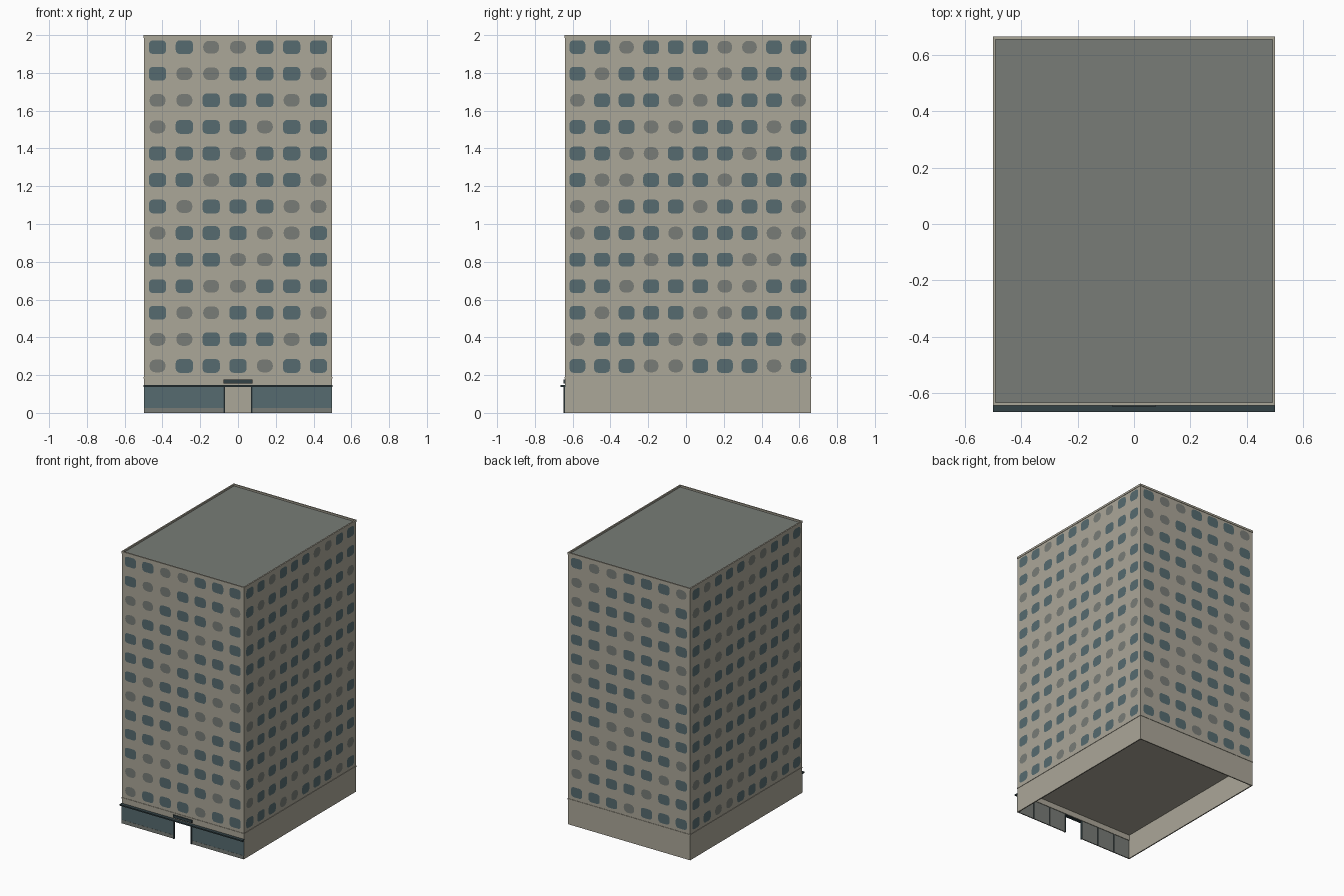
import bpy, bmesh, math
from mathutils import Vector

if "Cube" in bpy.data.objects:
    bpy.data.objects.remove(bpy.data.objects["Cube"])


def mat(name, rgb):
    m = bpy.data.materials.new(name)
    m.diffuse_color = (*rgb, 1)
    m.use_nodes = True
    m.node_tree.nodes["Principled BSDF"].inputs["Base Color"].default_value = m.diffuse_color
    return m


BEIGE = mat("beige concrete", (0.41, 0.385, 0.315))
TEAL = mat("teal glass", (0.093, 0.147, 0.162))
GREY = mat("grey", (0.188, 0.202, 0.184))
DARK = mat("dark metal", (0.033, 0.054, 0.061))

X = 0.497                 # half width of the walls
Y0, Y1 = -0.64, 0.661     # front and back wall planes
YC, DEPTH = (Y0 + Y1) / 2, Y1 - Y0
FLOOR = 0.19              # top of the ground floor
DOOR = 0.072              # half width of the entrance
SHOP = 0.14               # top of the shop windows
T = 0.008                 # ground floor wall thickness


def finish(name, bm, *mats):
    me = bpy.data.meshes.new(name)
    bm.to_mesh(me)
    bm.free()
    for m in mats:
        me.materials.append(m)
    ob = bpy.data.objects.new(name, me)
    bpy.context.collection.objects.link(ob)
    return ob


def box(name, lo, hi, m):
    bm = bmesh.new()
    bmesh.ops.create_cube(bm, size=1)
    for v in bm.verts:
        v.co = [lo[k] + (v.co[k] + 0.5) * (hi[k] - lo[k]) for k in range(3)]
    return finish(name, bm, m)


# Tower block; the top is inset and sunk to leave a parapet round a grey roof
tower = bmesh.new()
bmesh.ops.create_cube(tower, size=1)
for v in tower.verts:
    v.co = (v.co.x * 2 * X, YC + v.co.y * DEPTH, 2 if v.co.z > 0 else FLOOR - 0.01)
tower.normal_update()
roof = max(tower.faces, key=lambda f: f.normal.z)
bmesh.ops.inset_region(tower, faces=[roof], thickness=0.01)
low = bmesh.ops.extrude_face_region(tower, geom=[roof])["geom"]
bmesh.ops.translate(tower, vec=(0, 0, -0.012),
                    verts=[g for g in low if isinstance(g, bmesh.types.BMVert)])
for g in low:
    if isinstance(g, bmesh.types.BMFace):
        g.material_index = 1
if roof.is_valid:
    tower.faces.remove(roof)
finish("tower", tower, BEIGE, GREY)

# Slim ledges above the ground floor and at the parapet
for name, z0, z1, e in (("floor_ledge", FLOOR - 0.007, FLOOR, 0.003),):
    box(name, (-X - e, Y0 - e, z0), (X + e, Y1 + e, z1), BEIGE)
for s in (-1, 1):
    box("parapet_lip_side", (s * X - 0.003, Y0 - 0.003, 1.985), (s * X + 0.003, Y1 + 0.003, 2), BEIGE)
for y in (Y0, Y1):
    box("parapet_lip_end", (-X, y - 0.003, 1.985), (X, y + 0.003, 2), BEIGE)

# Hollow ground floor: side walls, back wall and lintel over the shop front
zt = FLOOR - 0.008
for s, side in ((-1, "left"), (1, "right")):
    a, b = sorted((s * X, s * (X - T)))
    box(side + "_ground_wall", (a, Y0, 0), (b, Y1, zt), BEIGE)
box("back_ground_wall", (-X + T, Y1 - T, 0), (X - T, Y1, zt), BEIGE)
box("shop_lintel", (-X + T, Y0, SHOP), (X - T, Y0 + T, zt), BEIGE)

# Shop front on both sides of the entrance
for s, side in ((-1, "left"), (1, "right")):
    def span(name, x0, x1, y0, y1, z0, z1, m):
        a, b = sorted((s * x0, s * x1))
        box(side + name, (a, y0, z0), (b, y1, z1), m)
    span("_shop_backing", DOOR, X - T, Y0, Y0 + 0.004, 0, SHOP, GREY)
    span("_shop_sill", DOOR, X, Y0 - 0.003, Y0, 0, 0.026, GREY)
    span("_shop_glass", DOOR, X, Y0 - 0.002, Y0, 0.026, SHOP, TEAL)
    span("_door_post", DOOR - 0.003, DOOR + 0.005, Y0 - 0.008, Y0 + 0.006, 0, SHOP, DARK)
    for k in (1, 2):
        x = DOOR + k * (X - DOOR) / 3
        span("_shop_mullion", x - 0.002, x + 0.002, Y0 + 0.004, Y0 + 0.007, 0, SHOP, DARK)

# Canopy and blank sign plate
box("canopy", (-0.5, -0.665, 0.138), (0.5, Y0 + 0.002, 0.147), DARK)
box("sign_plate", (-0.077, Y0 - 0.008, 0.156), (0.077, Y0, 0.176), DARK)


def rounded(w, h, r):
    """Corner points of a rounded rectangle, counter-clockwise."""
    pts = []
    for q, (sx, sy) in enumerate(((1, 1), (-1, 1), (-1, -1), (1, -1))):
        for k in range(4):
            t = math.radians(90 * q + 30 * k)
            pts.append((sx * (w / 2 - r) + r * math.cos(t),
                        sy * (h / 2 - r) + r * math.sin(t)))
    return pts


# Windows on all four walls; blinds (grey) follow a diagonal pattern
ROWS = 13
walls = (("front", 7, Vector((1, 0, 0)), Vector((0, Y0, 0)), 2 * X),
         ("right", 10, Vector((0, 1, 0)), Vector((X, YC, 0)), DEPTH),
         ("back", 7, Vector((-1, 0, 0)), Vector((0, Y1, 0)), 2 * X),
         ("left", 10, Vector((0, -1, 0)), Vector((-X, YC, 0)), DEPTH))
for f, (name, cols, along, centre, width) in enumerate(walls):
    out = along.cross(Vector((0, 0, 1)))
    pitch = width / cols
    bm = bmesh.new()
    for j in range(ROWS):
        for i in range(cols):
            grey = (i + j + 5 * f) % 9 in (2, 3, 7)
            w = pitch * (0.6 if grey else 0.645)
            shape = rounded(w, 0.068, 0.031) if grey else rounded(w, 0.073, 0.022)
            c = centre + along * ((i + 0.5) * pitch - width / 2) + out * 0.002
            z = 1.936 - j * 0.1406
            face = bm.faces.new([bm.verts.new(c + along * u + Vector((0, 0, z + v)))
                                 for u, v in shape])
            face.material_index = int(grey)
    finish(name + "_windows", bm, TEAL, GREY)
